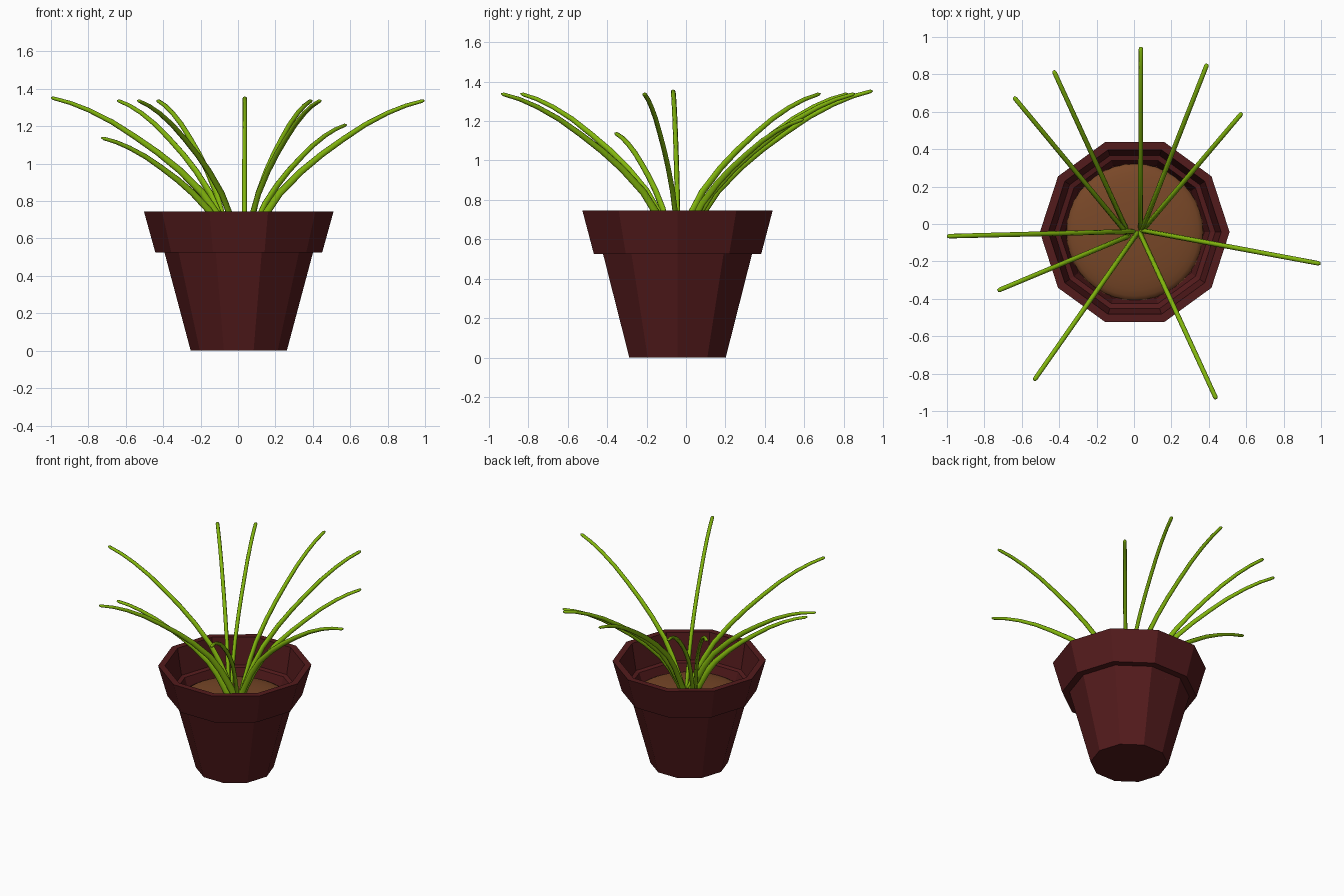
import bpy, bmesh, math
from mathutils import Vector

if "Cube" in bpy.data.objects:
    bpy.data.objects.remove(bpy.data.objects["Cube"])

CX, CY = 0.004, -0.043   # pot axis


def material(name, rgb):
    m = bpy.data.materials.new(name)
    m.diffuse_color = (*rgb, 1)
    m.use_nodes = True
    m.node_tree.nodes["Principled BSDF"].inputs["Base Color"].default_value = m.diffuse_color
    return m


POT = material("dark red clay", (0.086, 0.0105, 0.0115))
SOIL = material("brown soil", (0.190, 0.064, 0.021))
LEAF = material("leaf green", (0.225, 0.470, 0.004))


def make_object(name, bm, mat, smooth):
    bmesh.ops.recalc_face_normals(bm, faces=bm.faces)
    for f in bm.faces:
        f.smooth = smooth
    me = bpy.data.meshes.new(name)
    bm.to_mesh(me)
    bm.free()
    me.materials.append(mat)
    ob = bpy.data.objects.new(name, me)
    bpy.context.collection.objects.link(ob)
    return ob


def bridge(bm, rings):
    """Join rings of vertices with quads and cap both ends."""
    n = len(rings[0])
    for a, b in zip(rings, rings[1:]):
        for i in range(n):
            j = (i + 1) % n
            bm.faces.new((a[i], a[j], b[j], b[i]))
    bm.faces.new(rings[0])
    bm.faces.new(rings[-1])


def lathe(name, profile, sides, mat, smooth):
    bm = bmesh.new()
    rings = []
    for r, z in profile:
        rings.append([bm.verts.new((CX + r * math.cos(2 * math.pi * i / sides),
                                    CY + r * math.sin(2 * math.pi * i / sides), z))
                      for i in range(sides)])
    bridge(bm, rings)
    return make_object(name, bm, mat, smooth)


# Ten-sided pot with a flared collar, hollow inside
lathe("pot", [(0.257, 0), (0.397, 0.525), (0.446, 0.525), (0.507, 0.745),
              (0.462, 0.745), (0.430, 0.555), (0.402, 0.548), (0.372, 0.45)],
      10, POT, False)

# Gently domed soil
dome = [(0.367 * math.cos(a), 0.482 + 0.06 * math.sin(a))
        for a in (math.radians(85 * k / 8) for k in range(9))]
lathe("soil", dome, 40, SOIL, True)

# Arching leaf profile: distance from base, height (unit leaf)
ARC = [(0, 0.45), (0.01, 0.53), (0.055, 0.62), (0.115, 0.735), (0.19, 0.845), (0.31, 0.965),
       (0.42, 1.055), (0.54, 1.14), (0.66, 1.218), (0.78, 1.28), (0.88, 1.32), (0.97, 1.345)]


def leaf(name, base, tip, tip_z):
    bm = bmesh.new()
    base, tip = Vector((*base, 0)), Vector((*tip, 0))
    reach = (tip - base).length
    out = (tip - base) / reach
    side = Vector((-out.y, out.x, 0))
    sz = (tip_z - 0.45) / (ARC[-1][1] - 0.45)
    pts = [base + out * (r * reach / 0.97) + Vector((0, 0, 0.45 + (z - 0.45) * sz))
           for r, z in ARC]
    # short rounded end
    pts.append(pts[-1] + (pts[-1] - pts[-2]).normalized() * 0.012)
    rings = []
    for k, p in enumerate(pts):
        t = (pts[min(k + 1, len(pts) - 1)] - pts[max(k - 1, 0)]).normalized()
        up = t.cross(side)
        f = k / (len(pts) - 1)
        thick, wide = 0.025 - 0.017 * f, 0.014 - 0.002 * f
        if k == len(pts) - 1:
            thick, wide = thick * 0.5, wide * 0.6
        rings.append([bm.verts.new(p + side * (wide * math.cos(a)) + up * (thick * math.sin(a)))
                      for a in (math.pi * i / 4 for i in range(8))])
    bridge(bm, rings)
    make_object(name, bm, LEAF, True)


# Leaves: base, tip, tip height
LEAVES = [((-0.04, -0.03), (-0.425, 0.81), 1.335), ((0.035, -0.03), (0.037, 0.935), 1.35),
          ((0.04, -0.04), (0.387, 0.845), 1.335), ((0.04, -0.04), (0.57, 0.585), 1.205),
          ((0.035, -0.033), (0.985, -0.21), 1.335), ((0.03, -0.045), (0.435, -0.925), 1.335),
          ((0.02, -0.045), (-0.528, -0.827), 1.335), ((-0.02, -0.06), (-0.718, -0.352), 1.135),
          ((0.0, -0.04), (-0.988, -0.065), 1.35), ((-0.03, -0.06), (-0.635, 0.67), 1.335)]
for n, (b, t, z) in enumerate(LEAVES, 1):
    leaf(f"leaf_{n}", b, t, z)
